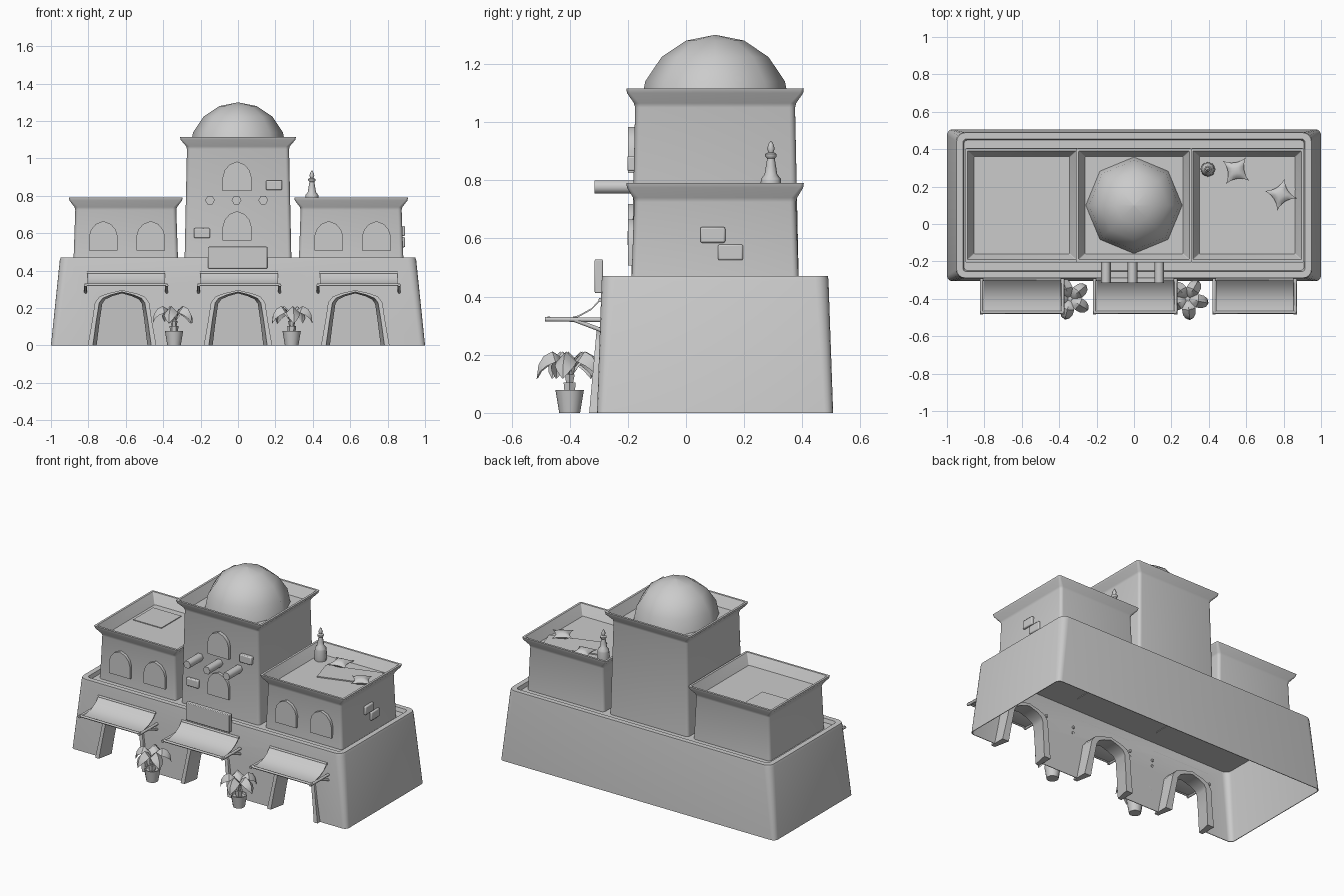
import bpy, bmesh, math
from mathutils import Vector, Matrix

if "Cube" in bpy.data.objects:
    bpy.data.objects.remove(bpy.data.objects["Cube"])


def make(name, verts, faces, angle=35):
    me = bpy.data.meshes.new(name)
    me.from_pydata([tuple(v) for v in verts], [], faces)
    bm = bmesh.new()
    bm.from_mesh(me)
    bmesh.ops.recalc_face_normals(bm, faces=bm.faces)
    bm.to_mesh(me)
    bm.free()
    ob = bpy.data.objects.new(name, me)
    bpy.context.collection.objects.link(ob)
    shade(ob, angle)
    return ob


def shade(ob, angle=35):
    for p in ob.data.polygons:
        p.use_smooth = True
    ob.data.set_sharp_from_angle(angle=math.radians(angle))


def loft(name, rings, caps=(True, True), angle=35):
    n = len(rings[0])
    verts = [v for r in rings for v in r]
    faces = [(i * n + j, i * n + (j + 1) % n, (i + 1) * n + (j + 1) % n, (i + 1) * n + j)
             for i in range(len(rings) - 1) for j in range(n)]
    if caps[0]:
        faces.append(tuple(range(n))[::-1])
    if caps[1]:
        faces.append(tuple(range(len(verts) - n, len(verts))))
    return make(name, verts, faces, angle)


def rrect(cx, cy, hx, hy, z, r, n=4):
    pts = []
    for k, (sx, sy) in enumerate(((1, 1), (-1, 1), (-1, -1), (1, -1))):
        for i in range(n + 1):
            a = math.pi / 2 * (k + i / n)
            pts.append((cx + sx * (hx - r) + r * math.cos(a), cy + sy * (hy - r) + r * math.sin(a), z))
    return pts


def lathe(name, x, y, profile, n=8, angle=50):
    return loft(name, [[(x + r * math.cos(2 * math.pi * j / n), y + r * math.sin(2 * math.pi * j / n), z)
                        for j in range(n)] for r, z in profile], angle=angle)


def prism(name, pts, y0, y1):
    return loft(name, [[(x, y, z) for x, z in pts] for y in (y0, y1)])


def rod(name, a, b, r, n=6):
    a, b = Vector(a), Vector(b)
    q = (b - a).to_track_quat('Z', 'Y')
    circ = [q @ Vector((r * math.cos(2 * math.pi * j / n), r * math.sin(2 * math.pi * j / n), 0)) for j in range(n)]
    return loft(name, [[a + c for c in circ], [b + c for c in circ]], angle=65)


def box(name, x0, x1, y0, y1, z0, z1, bevel=0.0):
    ob = make(name, [(x, y, z) for x in (x0, x1) for y in (y0, y1) for z in (z0, z1)],
              [(0, 1, 3, 2), (4, 6, 7, 5), (0, 4, 5, 1), (2, 3, 7, 6), (0, 2, 6, 4), (1, 5, 7, 3)])
    if bevel:
        m = ob.modifiers.new("bevel", 'BEVEL')
        m.width, m.segments = bevel, 2
    return ob


def mirrored(half, cx=0, cz=0):
    # half profile from bottom right up to the apex
    full = half + [(-x, z) for x, z in reversed(half) if x > 0]
    return [(cx + x, cz + z) for x, z in full]


# ground floor shell with parapet
CY = 0.1
base = loft("ground_floor", [
    rrect(0, CY, .949, .385, .442, .04), rrect(0, CY, .996, .402, 0, .03),
    rrect(0, CY, 1, .406, 0, .03), rrect(0, CY, .953, .39, .455, .045),
    rrect(0, CY, .948, .388, .47, .045), rrect(0, CY, .915, .355, .47, .02),
    rrect(0, CY, .908, .348, .446, .015)])

# doorways cut through the front wall, with deep splayed frames
OUT = [(.183, 0), (.16, .13), (.145, .23), (.12, .262), (.075, .279), (0, .296)]
INN = [(.156, 0), (.138, .13), (.122, .228), (.104, .252), (.062, .27), (0, .286)]
for x in (-.62, 0, .627):
    mid = [((a + c) / 2, (b + d) / 2) for (a, b), (c, d) in zip(OUT, INN)]
    mid[0] = (mid[0][0], -.05)
    cutter = prism("doorway_cutter", mirrored(mid, x), -.4, -.2)
    cutter.hide_render = True
    m = base.modifiers.new("doorway", 'BOOLEAN')
    m.operation, m.solver, m.object = 'DIFFERENCE', 'EXACT', cutter
    bpy.context.view_layer.objects.active = base
    bpy.ops.object.modifier_apply(modifier=m.name)
    bpy.data.objects.remove(cutter)
    outer, inner = mirrored(OUT, x), mirrored(INN, x)
    back = mirrored([(a * .87, b * .975) for a, b in INN], x)
    loft("door_frame", [[(a, y + .09 * b, b) for a, b in outer + ring[::-1]]
                        for y, ring in ((-.333, inner), (-.23, back))])
shade(base)


# upper storeys with flared cornice and sunken roof
def storey(name, cx, hx, top, taper):
    hy, cy, lip = .288, .1, .305
    dl = lip - hy
    loft(name, [
        rrect(cx, cy, hx, hy, .438, .02),
        rrect(cx, cy, hx - taper, hy - taper, top - .065, .02),
        rrect(cx, cy, hx - taper + .004, hy - taper + .004, top - .05, .02),
        rrect(cx, cy, hx + .021, hy + dl - .002, top - .015, .012),
        rrect(cx, cy, hx + .024, hy + dl, top, .008),
        rrect(cx, cy, hx + .01, hy + dl - .014, top, .005),
        rrect(cx, cy, hx - .024, hy + dl - .045, top - .065, .005)], (True, True), 50)


storey("left_storey", -.6, .28, .79, .01)
storey("right_storey", .605, .28, .79, .01)
storey("central_tower", 0, .286, 1.115, .013)

# dome
lathe("dome", 0, .1, [(.26 * math.sin(a), 1.04 + .26 * math.cos(a))
                      for a in (math.pi / 2, math.pi * 3 / 8, math.pi / 4, math.pi / 8, .001)], 8, 60)

# arched window panels
WIN = [(.077, 0), (.077, .075), (.066, .112), (.04, .142), (0, .158)]
for x, z in ((-.72, .507), (-.467, .507), (.485, .507), (.74, .507), (-.005, .56), (-.005, .825)):
    prism("window", mirrored(WIN, x, z), -.2, -.15)

# beam ends
for x in (-.15, -.008, .135):
    rod("beam_end", (x, -.15, .777), (x, -.315, .777), .026, 6)

# exposed bricks
for x, z in ((-.193, .601), (.193, .857)):
    box("front_brick", x - .043, x + .043, -.202, -.15, z - .026, z + .026, .006)
for y, z in ((.092, .612), (.153, .552)):
    box("side_brick", .85, .893, y - .043, y + .043, z - .027, z + .027, .006)

# blank board above the middle door
box("board", -.16, .157, -.314, -.286, .412, .528, .004)

# awnings
CLOTH = [(-.292, .392), (-.325, .357), (-.37, .332), (-.42, .32), (-.475, .326)]
for cx in (-.598, .006, .645):
    section = [(y, z + .003) for y, z in CLOTH] + [(y, z - .003) for y, z in reversed(CLOTH)]
    loft("awning_cloth", [[(cx + s, y, z) for y, z in section] for s in (-.207, .207)])
    rod("awning_front_rod", (cx - .222, -.472, .325), (cx + .222, -.472, .325), .008)
    rod("awning_wall_rod", (cx - .208, -.294, .388), (cx + .208, -.294, .388), .008)
    for s in (-.217, .217):
        rod("awning_arm", (cx + s, -.28, .32), (cx + s, -.485, .322), .009)
        rod("awning_brace", (cx + s, -.285, .282), (cx + s, -.385, .32), .008)

# potted palms with wide folded fronds
FROND = [(.002, .14, .012), (.03, .192, .026), (.06, .211, .036), (.09, .195, .034), (.108, .165, .022), (.114, .118, .001)]
for px, turn in ((-.342, 40), (.287, 60)):
    py = -.4
    lathe("plant_pot", px, py, [(.036, 0), (.049, .078), (.041, .078), (.038, .068)], 12)
    lathe("palm_trunk", px, py, [(.02, .065), (.024, .105), (.014, .105), (.02, .132), (.01, .132), (.014, .155)], 6)
    for k in range(5):
        rot = Matrix.Translation((px, py, 0)) @ Matrix.Rotation(math.radians(turn + 72 * k), 4, 'Z')
        v, f = [], []
        for d, z, w in FROND:
            v += [rot @ Vector((d - w * .2, -w, z - w)), rot @ Vector((d, 0, z)), rot @ Vector((d - w * .2, w, z - w))]
        for i in range(len(FROND) - 1):
            f += [(3 * i + j, 3 * i + j + 1, 3 * i + j + 4, 3 * i + j + 3) for j in (0, 1)]
        make("palm_frond", v, f)

# roof hatch, rug, cushions and water pipe
box("roof_hatch", -.835, -.63, .107, .312, .715, .73)
rug = box("rug", -.18, .18, -.085, .085, -.003, .004)
rug.location, rug.rotation_euler = (.668, .21, .728), (0, 0, math.radians(17))


def cushion(x, y, size, turn):
    n, v, f = 6, [], []
    for side in (1, -1):
        o = len(v)
        for i in range(n + 1):
            for j in range(n + 1):
                a, b = 2 * i / n - 1, 2 * j / n - 1
                v.append((a * (1 - .3 * (1 - b * b)) * size, b * (1 - .3 * (1 - a * a)) * size,
                          side * .022 * math.sqrt((1 - a * a) * (1 - b * b))))
        f += [(o + i * (n + 1) + j, o + i * (n + 1) + j + 1, o + (i + 1) * (n + 1) + j + 1, o + (i + 1) * (n + 1) + j)
              for i in range(n) for j in range(n)]
    ob = make("cushion", v, f, 60)
    ob.location, ob.rotation_euler = (x, y, .747), (0, 0, math.radians(turn))


cushion(.545, .285, .062, 8)
cushion(.785, .157, .062, 32)
lathe("water_pipe", .395, .292, [(.036, .72), (.04, .75), (.035, .795), (.034, .805), (.022, .82), (.018, .845),
                                 (.013, .875), (.02, .882), (.02, .89), (.009, .896), (.013, .91), (.008, .925), (.002, .935)])
